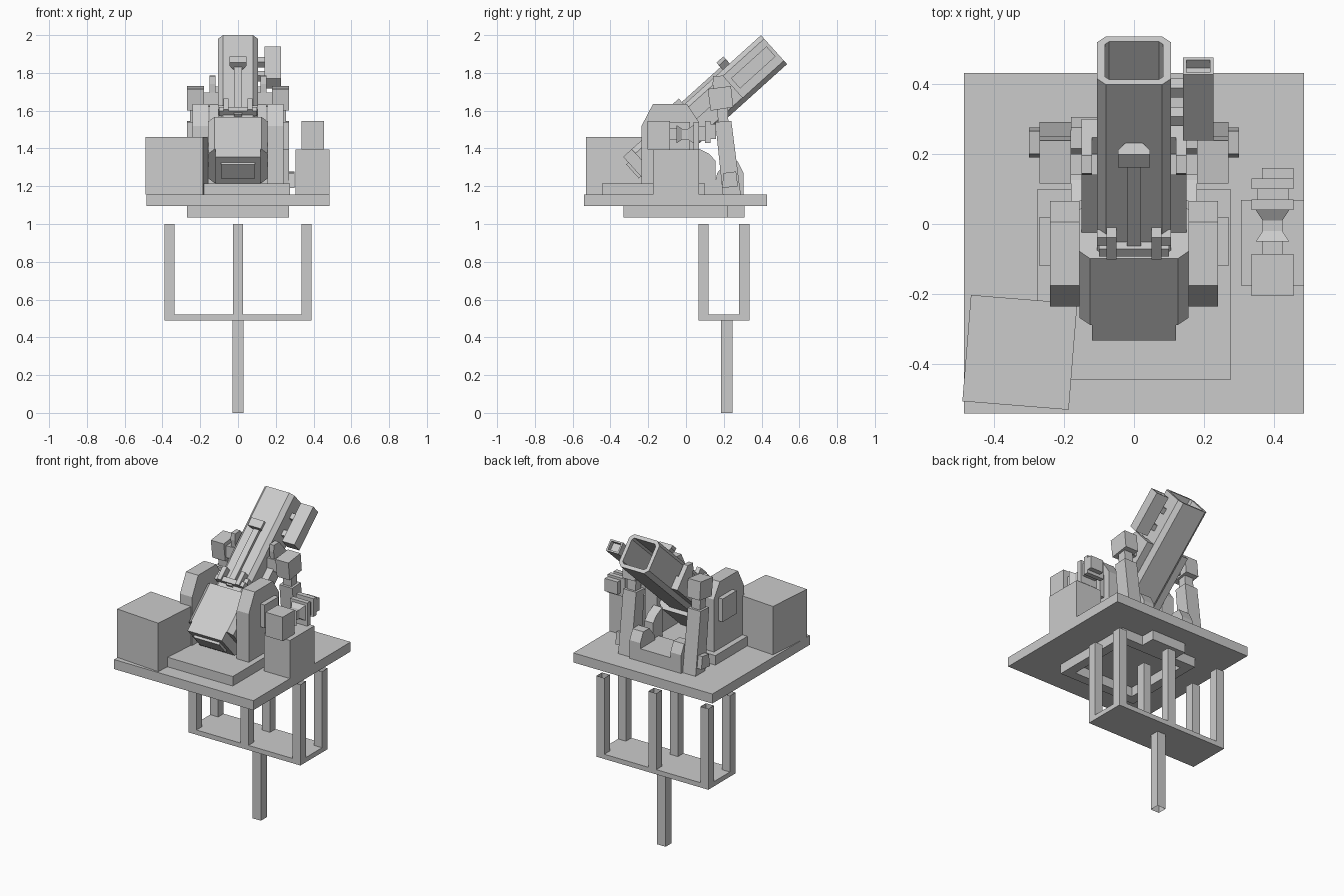
import bpy, bmesh
from math import radians
from mathutils import Matrix

old = bpy.data.objects.get("Cube")
if old:
    bpy.data.objects.remove(old)

grey = bpy.data.materials.new("plain grey")
grey.use_nodes = True
GREY = (0.6, 0.6, 0.6, 1)
grey.diffuse_color = GREY
grey.node_tree.nodes["Principled BSDF"].inputs["Base Color"].default_value = GREY

PITCH = Matrix.Rotation(radians(42), 4, 'X')


def prism(name, pts, lo, hi, axis='x', tilt=False, open_ends=False, recess=None):
    """Extrude a 2D profile along x (points are y,z) or y (points are x,z)."""
    bm = bmesh.new()

    def place(p, t):
        return (t, p[0], p[1]) if axis == 'x' else (p[0], t, p[1])

    a = [bm.verts.new(place(p, lo)) for p in pts]
    b = [bm.verts.new(place(p, hi)) for p in pts]
    n = len(pts)
    for i in range(n):
        j = (i + 1) % n
        bm.faces.new((a[i], a[j], b[j], b[i]))
    bm.faces.new(a)
    end = bm.faces.new(b)
    bmesh.ops.recalc_face_normals(bm, faces=bm.faces)
    if recess:
        rim, depth = recess
        bmesh.ops.inset_region(bm, faces=[end], thickness=rim)
        new = bmesh.ops.extrude_discrete_faces(bm, faces=[end])["faces"][0]
        for v in new.verts:
            v.co.y -= depth
    if open_ends:
        bm.normal_update()
        caps = [f for f in bm.faces if abs(f.normal.z) > 0.9]
        bmesh.ops.delete(bm, geom=caps, context='FACES')
    if tilt:
        bm.transform(PITCH)
    mesh = bpy.data.meshes.new(name)
    bm.to_mesh(mesh)
    bm.free()
    mesh.materials.append(grey)
    obj = bpy.data.objects.new(name, mesh)
    bpy.context.collection.objects.link(obj)
    return obj


def box(name, x, y, z, **kw):
    pts = [(y[0], z[0]), (y[1], z[0]), (y[1], z[1]), (y[0], z[1])]
    return prism(name, pts, x[0], x[1], **kw)


def pair(name, pts, x0, x1, **kw):
    prism("left_" + name, pts, x0, x1, **kw)
    prism("right_" + name, pts, -x1, -x0, **kw)


def pair_box(name, x, y, z, **kw):
    box("left_" + name, x, y, z, **kw)
    box("right_" + name, (-x[1], -x[0]), y, z, **kw)


def chamfered(x, z0, z1, c):
    return [(-x + c, z0), (x - c, z0), (x, z0 + c), (x, z1 - c),
            (x - c, z1), (-x + c, z1), (-x, z1 - c), (-x, z0 + c)]


# Stand: lower leg, tray and six hollow posts
box("stand_leg", (-.03, .03), (.185, .245), (0, .49), open_ends=True)
box("stand_tray", (-.39, .39), (.065, .335), (.49, .52))
for i, x in enumerate((-.3625, 0, .3625)):
    for j, y in enumerate((.0925, .3075)):
        box(f"stand_post_{i}_{j}", (x - .0275, x + .0275), (y - .0275, y + .0275),
            (.52, 1.0), open_ends=True)

# Base plate with the rim and block beneath it
box("base_plate", (-.485, .485), (-.54, .43), (1.095, 1.155))
pair_box("under_rim_side", (.21, .27), (-.33, .22), (1.035, 1.095))
box("under_rim_front", (-.21, .21), (-.33, -.27), (1.035, 1.095))
box("under_rim_back", (-.21, .21), (.16, .22), (1.035, 1.095))
box("under_block", (-.12, .12), (.22, .31), (1.035, 1.095))
box("platform", (-.275, .275), (-.445, .1), (1.155, 1.215))

# Large crate, slightly turned
crate = box("crate", (-.152, .152), (-.152, .152), (1.155, 1.46))
crate.location = (-.3255, -.366, 0)
crate.rotation_euler.z = radians(-4.6)

# Side cheeks with outer panels
pair("cheek", [(-.235, 1.215), (.065, 1.215), (.065, 1.545), (.005, 1.635),
               (-.175, 1.635), (-.235, 1.52)], .155, .24)
pair_box("cheek_panel", (.24, .27), (-.12, .02), (1.395, 1.54))
pair("cheek_step", [(.065, 1.155), (.155, 1.155), (.155, 1.335), (.125, 1.37),
                    (.065, 1.4)], .12, .18)

# Rear saddle
box("saddle_floor", (-.18, .18), (.1, .305), (1.155, 1.235))
pair("saddle_lug", [(.14, 1.155), (.305, 1.155), (.305, 1.27), (.275, 1.33),
                    (.215, 1.33), (.165, 1.27)], .105, .18)

# Leaning struts with head blocks, necks and foot pins
pair("strut", [(.195, 1.155), (.29, 1.155), (.24, 1.545), (.155, 1.54)], .18, .27)
pair("strut_neck", [(.17, 1.53), (.225, 1.53), (.22, 1.62), (.165, 1.62)], .195, .255)
pair("strut_head", [(.13, 1.6), (.25, 1.618), (.238, 1.73), (.115, 1.715)], .18, .27)
pair("strut_pin", [(.19, 1.19), (.275, 1.2), (.265, 1.278), (.2, 1.27)], .27, .3)
box("trunnion", (-.18, .18), (.14, .2), (1.62, 1.695))

# Barrel and breech, built along y and then pitched up
prism("barrel", chamfered(.105, 1.014, 1.22, .025), .95, 1.633, axis='y',
      tilt=True, recess=(.024, .3))
prism("breech", chamfered(.155, .99, 1.23, .03), .72, .975, axis='y', tilt=True)
box("breech_end", (-.12, .12), (.66, .72), (1.03, 1.23), tilt=True)
box("breech_door", (-.09, .09), (.645, .66), (1.09, 1.19), tilt=True)
pair_box("cradle_arm", (.105, .15), (.95, 1.34), (1.04, 1.12), tilt=True)
pair("cradle_lug", [(1.2, 1.1), (1.34, 1.1), (1.34, 1.196), (1.3, 1.229), (1.27, 1.2)],
     .12, .15, tilt=True)

# Sights and top rail
box("top_rail", (-.02, .02), (.99, 1.39), (1.215, 1.238), tilt=True)
prism("front_sight", [(-.045, 1.25), (-.02, 1.215), (.02, 1.215), (.045, 1.25),
                      (.045, 1.27), (-.045, 1.27)], 1.36, 1.41, axis='y', tilt=True)
box("rear_sight_bar", (-.1, .1), (1.0, 1.03), (1.215, 1.25), tilt=True)
pair_box("rear_sight_post", (.05, .078), (1.0, 1.085), (1.215, 1.262), tilt=True)
pair_box("rear_sight_foot", (.075, .105), (1.03, 1.06), (1.2, 1.235), tilt=True)

# Small side tube and its links
prism("side_tube", [(.14, 1.085), (.227, 1.085), (.227, 1.157), (.14, 1.157)],
      1.362, 1.615, axis='y', tilt=True, recess=(.014, .03))
for k, u in enumerate((1.42, 1.53)):
    box(f"side_tube_link_{k}", (.1, .145), (u - .018, u + .018), (1.1, 1.14), tilt=True)

# Control pedestal with head box, spool and end blocks
box("pedestal", (.305, .485), (-.175, .068), (1.155, 1.395))
box("pedestal_head", (.335, .455), (-.205, -.085), (1.395, 1.545))
X, Z = .395, 1.485
for k, (y0, y1, h0, h1) in enumerate([(-.085, -.05, .03, .03), (-.05, -.02, .048, .028),
                                      (-.02, .01, .028, .028), (.01, .04, .028, .048)]):
    part = prism(f"spool_{k}", [(-h0, -h0), (h0, -h0), (h0, h0), (-h0, h0)], y0, y1, axis='y')
    for v in part.data.vertices:
        if abs(v.co.y - y1) < .001:
            v.co.x *= h1 / h0
            v.co.z *= h1 / h0
    part.location = (X, 0, Z - .01)
box("spool_plate", (.335, .455), (.04, .07), (1.395, 1.54))
box("spool_neck", (.35, .44), (.07, .1), (1.44, 1.52))
box("spool_end", (.335, .455), (.1, .13), (1.43, 1.545))
box("spool_cap", (.365, .455), (.13, .16), (1.45, 1.53))
